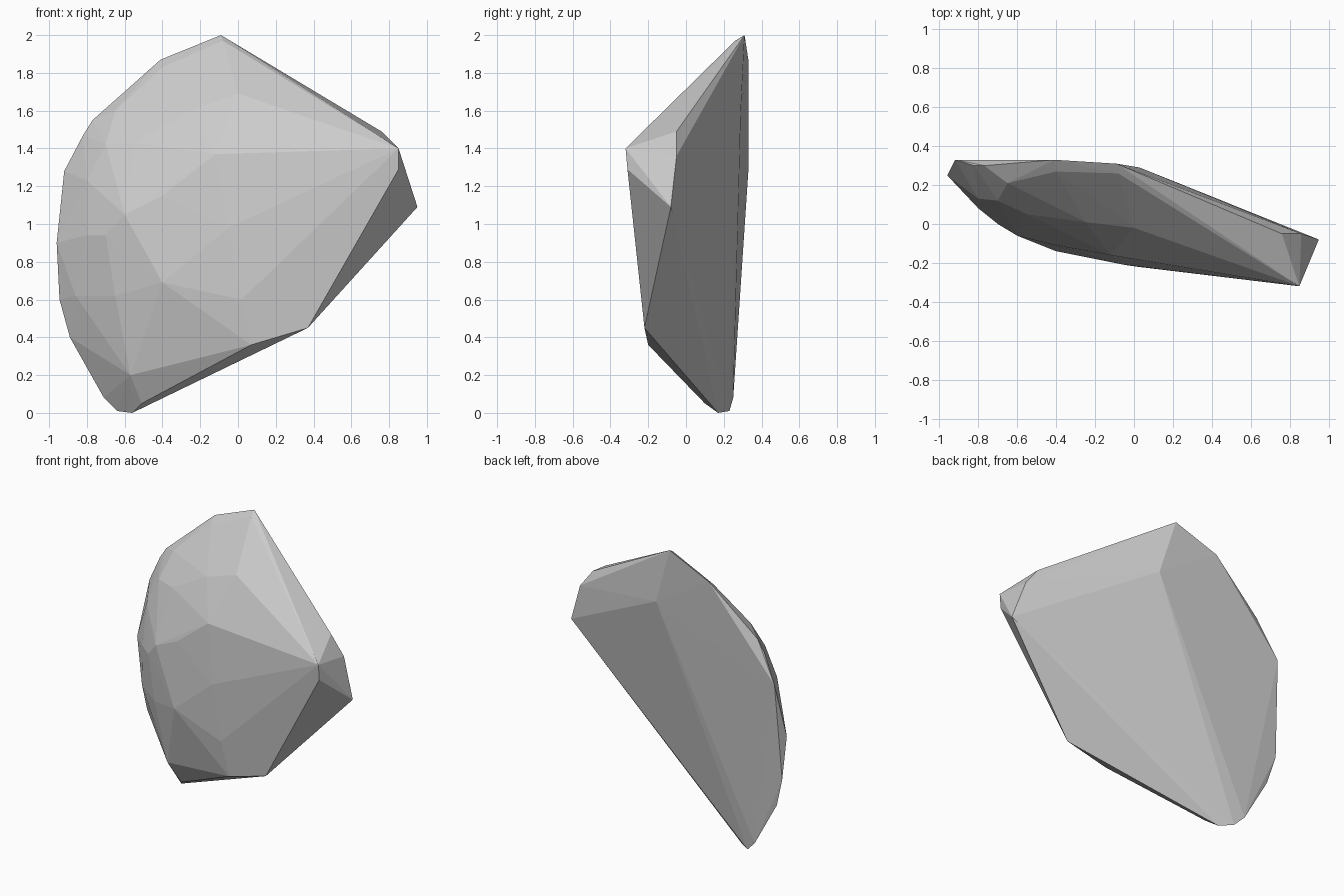
import bpy, bmesh

stone = bpy.data.materials.new("stone grey")
stone.diffuse_color = (0.6, 0.6, 0.6, 1)

# Crown ridge and left rim
rim = [(-.09, .31, 2), (-.08, .26, 1.97), (-.41, .33, 1.87), (-.77, .30, 1.55),
       (-.82, .30, 1.47), (-.92, .33, 1.28), (-.96, .25, .9), (-.945, .28, .6),
       (-.89, .26, .4), (-.71, .25, .08), (-.64, .23, .01), (-.56, .17, 0)]
# Blunt right corner and slanted lower edge
corner = [(.85, -.32, 1.4), (.85, -.31, 1.29), (.95, -.08, 1.09), (.76, -.05, 1.49),
          (.86, -.05, 1.36), (.37, -.22, .45), (.07, -.2, .36), (-.51, .1, .05)]
# Back peak
back = [(.03, .29, 1.6)]
# Domed front
front = [(0, -.02, 1.69), (-.25, .01, 1.6), (-.12, -.16, 1.37), (-.05, -.21, .98),
         (-.4, -.14, .69), (.02, -.22, .6), (-.4, -.11, 1.15), (-.6, -.06, 1.05),
         (-.7, 0, .94), (-.8, .08, .94), (-.65, 0, .62), (-.86, .16, .62),
         (-.57, .03, .2), (-.77, .16, .37), (-.4, .27, 1.83), (-.55, .05, 1.43),
         (-.7, .12, 1.42), (-.65, .21, 1.6), (-.8, .13, 1.23)]

# Faceted rock shard wrapped around its corner points
bm = bmesh.new()
for p in rim + corner + back + front:
    bm.verts.new(p)
hull = bmesh.ops.convex_hull(bm, input=bm.verts)
loose = [v for v in bm.verts if not v.link_faces]
bmesh.ops.delete(bm, geom=loose, context='VERTS')
bmesh.ops.recalc_face_normals(bm, faces=bm.faces)
mesh = bpy.data.meshes.new("rock_shard")
bm.to_mesh(mesh)
bm.free()
mesh.materials.append(stone)
rock = bpy.data.objects.new("rock_shard", mesh)
bpy.context.collection.objects.link(rock)
